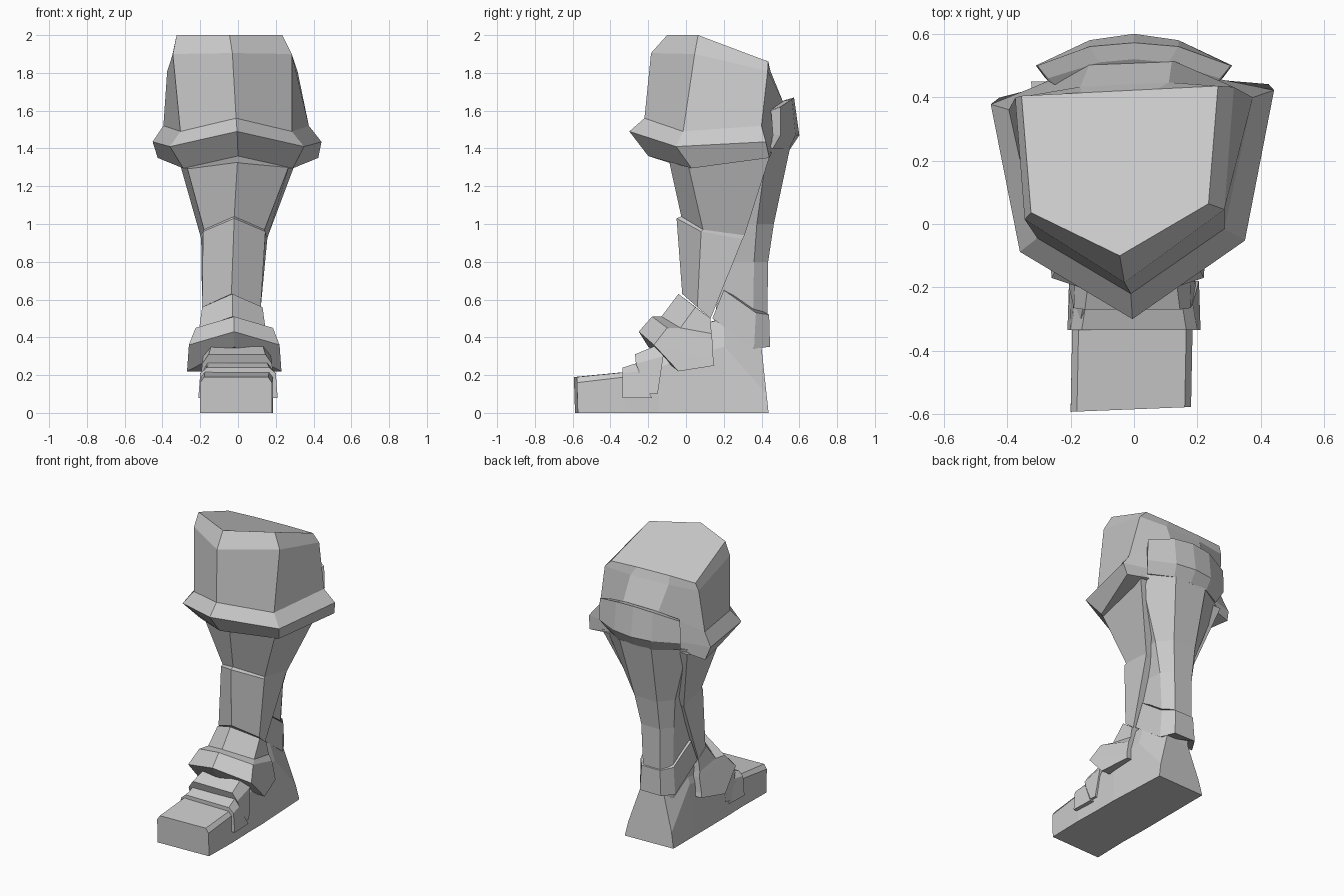
import bpy, bmesh

metal = bpy.data.materials.new("plain grey")
metal.diffuse_color = (0.6, 0.6, 0.6, 1)


def loft(name, rings, skew=0):
    """Skin mirrored cross-sections. A ring is (centre x, [(half width, y, z), ...])."""
    bm = bmesh.new()
    loops = []
    for cx, half in rings:
        pts = [(cx + w, y + skew * w, z) for w, y, z in half]
        pts += [(cx - w, y - skew * w, z) for w, y, z in reversed(half) if w > 0]
        loops.append([bm.verts.new(p) for p in pts])
    n = len(loops[0])
    for a, b in zip(loops, loops[1:]):
        for i in range(n):
            j = (i + 1) % n
            bm.faces.new((a[i], a[j], b[j], b[i]))
    bm.faces.new(loops[0][::-1])
    bm.faces.new(loops[-1])
    bmesh.ops.recalc_face_normals(bm, faces=bm.faces)
    mesh = bpy.data.meshes.new(name)
    bm.to_mesh(mesh)
    bm.free()
    mesh.materials.append(metal)
    obj = bpy.data.objects.new(name, mesh)
    bpy.context.collection.objects.link(obj)
    return obj


# Knee block with its flared lower rim
loft("knee_guard", [
    (-.045, [(0, -.10, 2.0), (.28, .05, 2.0), (.31, .42, 1.86), (.12, .42, 1.865)]),
    (-.03, [(0, -.185, 1.905), (.315, .03, 1.90), (.345, .415, 1.81), (.14, .44, 1.81)]),
    (-.01, [(0, -.22, 1.56), (.295, -.03, 1.49), (.385, .38, 1.52), (.13, .51, 1.64)]),
    (-.005, [(0, -.30, 1.49), (.355, -.07, 1.41), (.447, .40, 1.435), (.13, .48, 1.45)]),
    (0, [(0, -.20, 1.36), (.29, .015, 1.295), (.425, .42, 1.35), (.13, .46, 1.40)]),
], skew=.05)

# Band behind the knee
loft("knee_back_band", [
    (0, [(.25, .44, 1.60), (.27, .46, 1.61), (.11, .51, 1.65), (0, .52, 1.655)]),
    (0, [(.27, .45, 1.60), (.305, .50, 1.62), (.14, .56, 1.66), (0, .572, 1.67)]),
    (0, [(.28, .46, 1.47), (.31, .50, 1.47), (.14, .58, 1.47), (0, .60, 1.47)]),
    (0, [(.25, .44, 1.40), (.28, .46, 1.40), (.13, .545, 1.395), (0, .55, 1.395)]),
])

# Calf, narrowing to a flat strip at the back
loft("calf", [
    (0, [(.20, .10, 1.42), (.31, .43, 1.40), (.12, .55, 1.40)]),
    (-.02, [(.15, .20, 1.0), (.16, .375, 1.0), (.085, .465, 1.0)]),
    (-.035, [(.135, .20, .80), (.125, .36, .80), (.07, .435, .80)]),
    (-.04, [(.12, .15, .50), (.11, .355, .50), (.065, .43, .50)]),
    (-.03, [(.12, .10, .30), (.11, .34, .30), (.07, .39, .30)]),
])

# Shin plate with a raised lower half and a slanted rear edge
loft("shin_guard", [
    (0, [(0, -.10, 1.38), (.275, .01, 1.32), (.325, .45, 1.38)]),
    (-.02, [(0, -.025, 1.04), (.16, .09, .97), (.18, .31, .94)]),
    (-.02, [(0, -.05, 1.03), (.165, .08, .96), (.175, .30, .92)]),
    (-.035, [(0, -.02, .63), (.155, .06, .56), (.15, .13, .50)]),
])

# Instep cover ending in a flared flap
loft("instep_guard", [
    (-.03, [(0, -.04, .63), (.16, .05, .56), (.155, .13, .50)]),
    (-.03, [(0, -.13, .51), (.175, -.03, .45), (.17, .135, .42)]),
    (-.02, [(0, -.18, .51), (.205, -.10, .45), (.18, .14, .38)]),
    (-.02, [(0, -.25, .43), (.24, -.17, .36), (.20, .145, .28)]),
    (-.02, [(0, -.20, .35), (.25, -.04, .22), (.20, .15, .25)]),
])

# Strap around the back of the ankle
loft("ankle_strap", [
    (-.04, [(.14, .20, .65), (.125, .37, .53), (.07, .44, .52)]),
    (-.04, [(.145, .14, .50), (.13, .36, .34), (.08, .445, .35)]),
])

# Foot, skinned from toe to heel
loft("foot", [
    (-.01, [(.19, -.58, 0), (.19, -.585, .16), (.17, -.585, .19)]),
    (-.005, [(.19, -.33, 0), (.19, -.33, .19), (.17, -.33, .215)]),
    (-.01, [(.19, -.15, 0), (.18, -.15, .24), (.13, -.15, .34)]),
    (-.01, [(.19, 0, 0), (.17, 0, .30), (.12, 0, .45)]),
    (-.015, [(.185, .20, 0), (.15, .20, .35), (.10, .20, .50)]),
    (-.02, [(.18, .43, 0), (.16, .42, .10), (.08, .395, .36)]),
], skew=.04)

# Overlapping bands across the toes
loft("toe_band_front", [
    (0, [(.21, -.335, .08), (.20, -.335, .21), (.165, -.335, .24)]),
    (0, [(.205, -.18, .08), (.185, -.25, .22), (.15, -.24, .27)]),
])
loft("toe_band_rear", [
    (-.005, [(.20, -.20, .10), (.185, -.265, .26), (.15, -.27, .31)]),
    (-.005, [(.195, -.15, .10), (.18, -.12, .30), (.135, -.15, .36)]),
])
